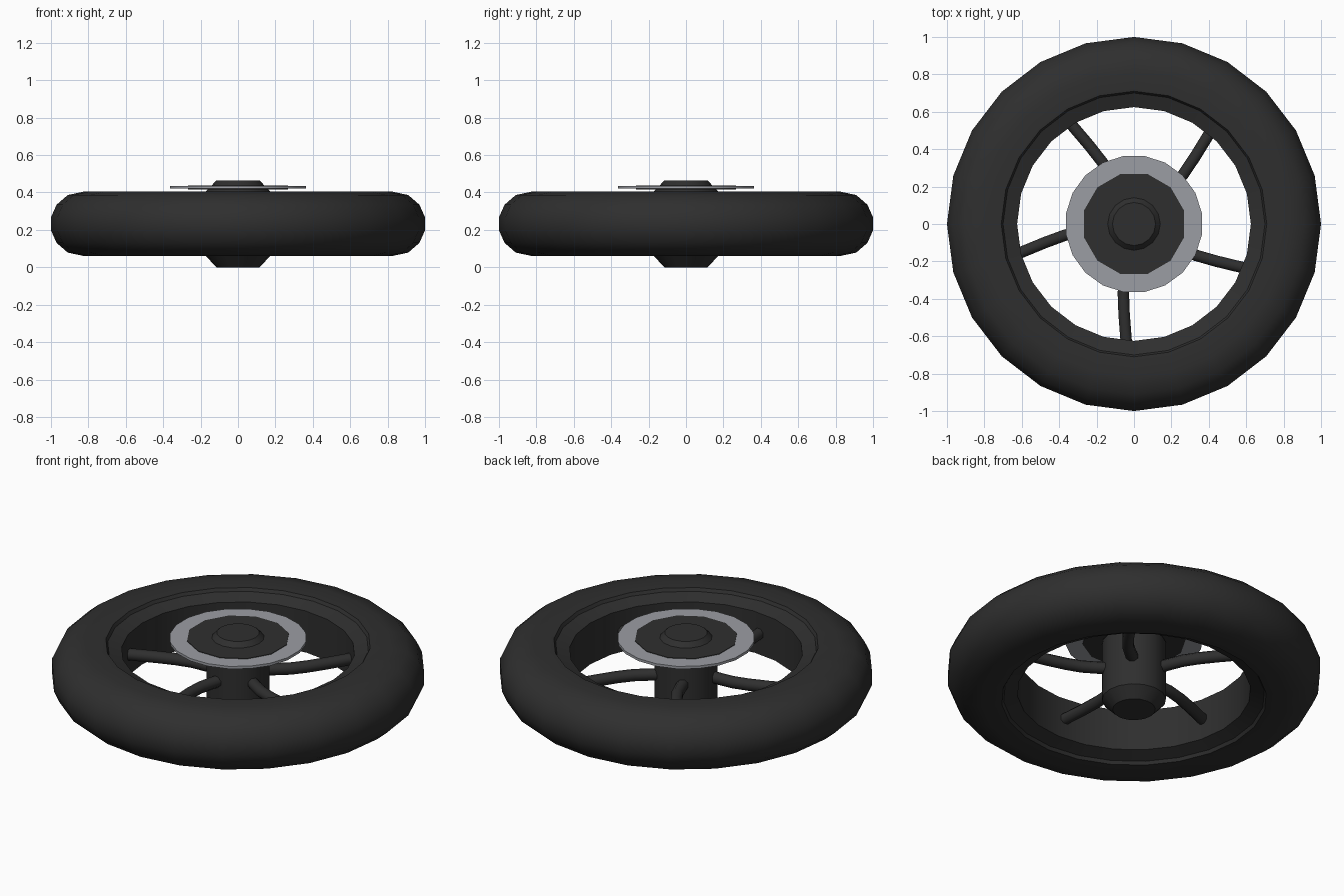
import bpy, bmesh, math
from mathutils import Vector

if "Cube" in bpy.data.objects:
    bpy.data.objects.remove(bpy.data.objects["Cube"])


def material(name, rgb):
    m = bpy.data.materials.new(name)
    m.diffuse_color = (*rgb, 1)
    m.use_nodes = True
    m.node_tree.nodes["Principled BSDF"].inputs["Base Color"].default_value = m.diffuse_color
    return m


BLACK = material("black rubber", (0.028, 0.028, 0.028))
SILVER = material("silver metal", (0.33, 0.34, 0.37))


def finish(bm, name, mat, angle=35):
    bmesh.ops.recalc_face_normals(bm, faces=bm.faces)
    me = bpy.data.meshes.new(name)
    bm.to_mesh(me)
    bm.free()
    me.materials.append(mat)
    ob = bpy.data.objects.new(name, me)
    bpy.context.collection.objects.link(ob)
    bpy.ops.object.select_all(action='DESELECT')
    ob.select_set(True)
    bpy.context.view_layer.objects.active = ob
    bpy.ops.object.shade_smooth_by_angle(angle=math.radians(angle))
    return ob


def lathe(name, profile, n, mat, closed=False, offset=0.0, angle=35):
    """Spin an (r, z) profile round z; open profiles get flat end caps."""
    bm = bmesh.new()
    rings = []
    for r, z in profile:
        rings.append([bm.verts.new((r * math.cos(a), r * math.sin(a), z))
                      for a in (offset + 2 * math.pi * i / n for i in range(n))])
    pairs = list(zip(rings, rings[1:]))
    if closed:
        pairs.append((rings[-1], rings[0]))
    else:
        bm.faces.new(rings[0])
        bm.faces.new(rings[-1])
    for a, b in pairs:
        for i in range(n):
            j = (i + 1) % n
            bm.faces.new((a[i], a[j], b[j], b[i]))
    return finish(bm, name, mat, angle)


MID = 0.2325

# Tyre with sloped rim lips, mirrored about the middle plane
half = [(0.625, 0.122), (0.70, 0.150), (0.71, 0.168), (0.82, 0.173),
        (0.91, 0.154), (0.97, 0.102), (1.0, 0.035)]
tyre = [(r, MID + h) for r, h in half] + [(r, MID - h) for r, h in reversed(half)]
lathe("tyre", tyre, 24, BLACK, closed=True)

# Hub with tapered ends
lathe("hub", [(0.115, 0.0), (0.172, 0.06), (0.172, 0.405), (0.115, 0.465)], 16, BLACK)

# Brake disc and its dark centre plates
lathe("brake_disc", [(0.368, 0.42), (0.368, 0.435)], 20, SILVER,
      offset=math.radians(9))
for name, z0, z1 in (("disc_carrier_top", 0.434, 0.438),
                     ("disc_carrier_bottom", 0.417, 0.421)):
    lathe(name, [(0.277, z0), (0.277, z1)], 12, BLACK, offset=math.radians(15))

# Five curved spokes swept along a flat path
path = [Vector(p) for p in ((-0.015, -0.14), (-0.035, -0.21), (-0.052, -0.28),
                            (-0.057, -0.37), (-0.053, -0.48), (-0.040, -0.65))]
SIDES, RADIUS = 8, 0.033


def spoke(k):
    bm = bmesh.new()
    rot = math.radians(72 * k)
    c, s = math.cos(rot), math.sin(rot)
    rings = []
    for i, p in enumerate(path):
        t = (path[min(i + 1, len(path) - 1)] - path[max(i - 1, 0)]).normalized()
        ring = []
        for j in range(SIDES):
            a = 2 * math.pi * (j + 0.5) / SIDES
            x = p.x - t.y * RADIUS * math.cos(a)
            y = p.y + t.x * RADIUS * math.cos(a)
            ring.append(bm.verts.new((x * c - y * s, x * s + y * c,
                                      MID + RADIUS * math.sin(a))))
        rings.append(ring)
    bm.faces.new(rings[0])
    bm.faces.new(rings[-1])
    for a, b in zip(rings, rings[1:]):
        for j in range(SIDES):
            n = (j + 1) % SIDES
            bm.faces.new((a[j], a[n], b[n], b[j]))
    finish(bm, f"spoke_{k + 1}", BLACK, 50)


for k in range(5):
    spoke(k)
